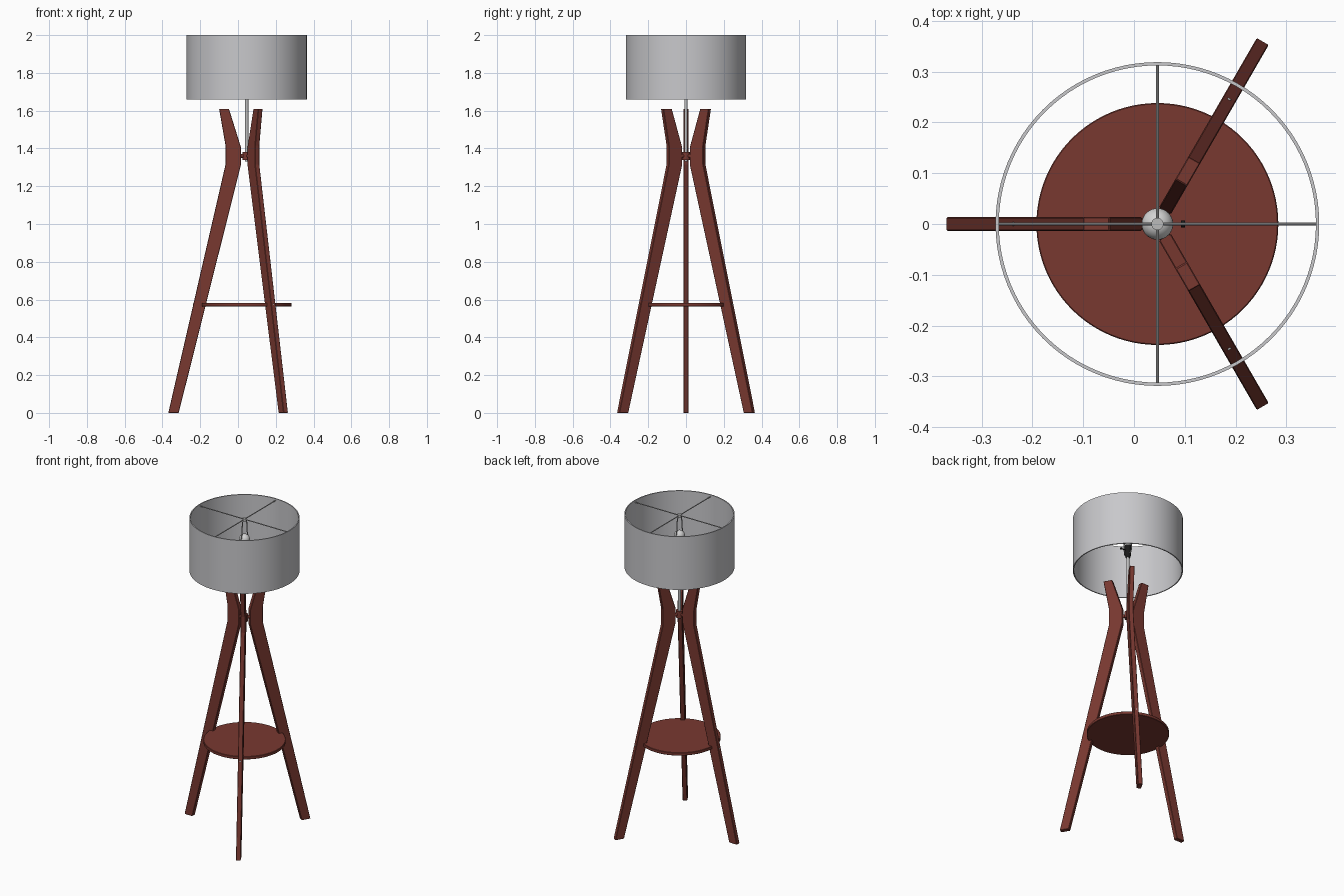
import bpy, bmesh, math
from mathutils import Vector, Matrix

if "Cube" in bpy.data.objects:
    bpy.data.objects.remove(bpy.data.objects["Cube"])

CX = 0.046  # lamp axis


def mat(name, c):
    m = bpy.data.materials.new(name)
    m.diffuse_color = (*c, 1)
    m.use_nodes = True
    m.node_tree.nodes["Principled BSDF"].inputs["Base Color"].default_value = m.diffuse_color
    return m


WOOD = mat("red_brown_wood", (0.19, 0.04, 0.03))
SHADE = mat("light_grey_fabric", (0.58, 0.58, 0.60))
METAL = mat("grey_metal", (0.50, 0.50, 0.50))
GLASS = mat("bulb_white", (0.65, 0.65, 0.65))
BLACK = mat("black_plastic", (0.01, 0.01, 0.01))


def finish(bm, name, m, smooth=True):
    bmesh.ops.recalc_face_normals(bm, faces=bm.faces)
    me = bpy.data.meshes.new(name)
    bm.to_mesh(me)
    bm.free()
    me.materials.append(m)
    ob = bpy.data.objects.new(name, me)
    bpy.context.collection.objects.link(ob)
    if smooth:
        bpy.ops.object.select_all(action='DESELECT')
        ob.select_set(True)
        bpy.context.view_layer.objects.active = ob
        bpy.ops.object.shade_smooth_by_angle(angle=math.radians(35))
    return ob


def rod(name, a, b, r, m, seg=16):
    a, b = Vector(a), Vector(b)
    d = b - a
    bm = bmesh.new()
    M = Matrix.Translation((a + b) / 2) @ d.to_track_quat('Z', 'Y').to_matrix().to_4x4()
    bmesh.ops.create_cone(bm, cap_ends=True, segments=seg, radius1=r, radius2=r,
                          depth=d.length, matrix=M)
    return finish(bm, name, m)


def lathe(name, prof, m, seg=32, closed=False):
    """Spin an (r, z) profile round the lamp axis."""
    bm = bmesh.new()
    vs = [bm.verts.new((CX + r, 0, z)) for r, z in prof]
    es = [bm.edges.new(p) for p in zip(vs, vs[1:])]
    if closed:
        es.append(bm.edges.new((vs[-1], vs[0])))
    bmesh.ops.spin(bm, geom=vs + es, cent=(CX, 0, 0), axis=(0, 0, 1),
                   angle=math.tau, steps=seg)
    bmesh.ops.remove_doubles(bm, verts=bm.verts, dist=1e-5)
    return finish(bm, name, m)


# three bent legs, with a pin to the hub and a screw into the shelf
LEG = [(0.415, 0), (0.112, 1.315), (0.112, 1.415), (0.146, 1.61),
       (0.094, 1.61), (0.030, 1.405), (0.030, 1.315), (0.360, 0)]
for i, ang in enumerate((180, 60, -60)):
    a = math.radians(ang)
    u = Vector((math.cos(a), math.sin(a), 0))
    side = Vector((-u.y, u.x, 0)) * 0.0135
    c = Vector((CX, 0, 0))
    bm = bmesh.new()
    f = bm.faces.new([bm.verts.new(c + u * r - side + Vector((0, 0, z))) for r, z in LEG])
    ext = bmesh.ops.extrude_face_region(bm, geom=[f])
    bmesh.ops.translate(bm, vec=side * 2,
                        verts=[g for g in ext['geom'] if isinstance(g, bmesh.types.BMVert)])
    leg = finish(bm, f"leg_{i + 1}", WOOD, False)
    bv = leg.modifiers.new("soft_edges", 'BEVEL')
    bv.width, bv.segments = 0.002, 1
    z = Vector((0, 0, 1.36))
    rod(f"hub_pin_{i + 1}", c + z, c + u * 0.04 + z, 0.011, WOOD)
    z = Vector((0, 0, 0.574))
    rod(f"shelf_screw_{i + 1}", c + u * 0.275 + z, c + u * 0.285 + z, 0.004, METAL, 12)

# round shelf and leg hub
lathe("shelf", [(0, 0.564), (0.236, 0.564), (0.238, 0.566), (0.238, 0.581),
                (0.236, 0.583), (0, 0.583)], WOOD, 96)
rod("hub", (CX, 0, 1.34), (CX, 0, 1.382), 0.021, WOOD, 32)

# centre pole
rod("pole", (CX, 0, 1.33), (CX, 0, 1.76), 0.009, METAL, 24)

# drum shade
lathe("shade", [(0.3185, 1.66), (0.3185, 2.0), (0.312, 2.0), (0.312, 1.66)],
      SHADE, 96, True)

# spider spokes and centre cap at the top of the shade
for i in range(4):
    a = i * math.pi / 2
    rod(f"shade_spoke_{i + 1}", (CX, 0, 1.988),
        (CX + 0.314 * math.cos(a), 0.314 * math.sin(a), 1.988), 0.003, METAL, 10)
rod("spider_cap", (CX, 0, 1.978), (CX, 0, 1.996), 0.012, METAL, 24)

# harp: bent wire loop from the socket up to the cap
HARP = [(0, 1.765), (0.028, 1.775), (0.034, 1.81), (0.034, 1.87),
        (0.024, 1.91), (0.022, 1.975), (0, 1.983)]
for s in (1, -1):
    for k, (p, q) in enumerate(zip(HARP, HARP[1:])):
        rod(f"harp_{'right' if s > 0 else 'left'}_{k + 1}",
            (CX, s * p[0], p[1]), (CX, s * q[0], q[1]), 0.003, METAL, 8)

# socket with turn switch, and bulb
lathe("socket", [(0, 1.745), (0.012, 1.745), (0.019, 1.765), (0.019, 1.825),
                 (0, 1.825)], BLACK, 24)
rod("switch_stem", (CX + 0.01, 0, 1.79), (CX + 0.05, 0, 1.79), 0.003, BLACK, 10)
rod("switch_knob", (CX + 0.046, 0, 1.79), (CX + 0.054, 0, 1.79), 0.007, BLACK, 12)
bulb = [(0, 1.82), (0.014, 1.82)]
bulb += [(0.031 * math.cos(t), 1.862 + 0.031 * math.sin(t))
         for t in (math.radians(d) for d in range(-50, 90, 10))]
lathe("bulb", bulb + [(0, 1.893)], GLASS, 32)
